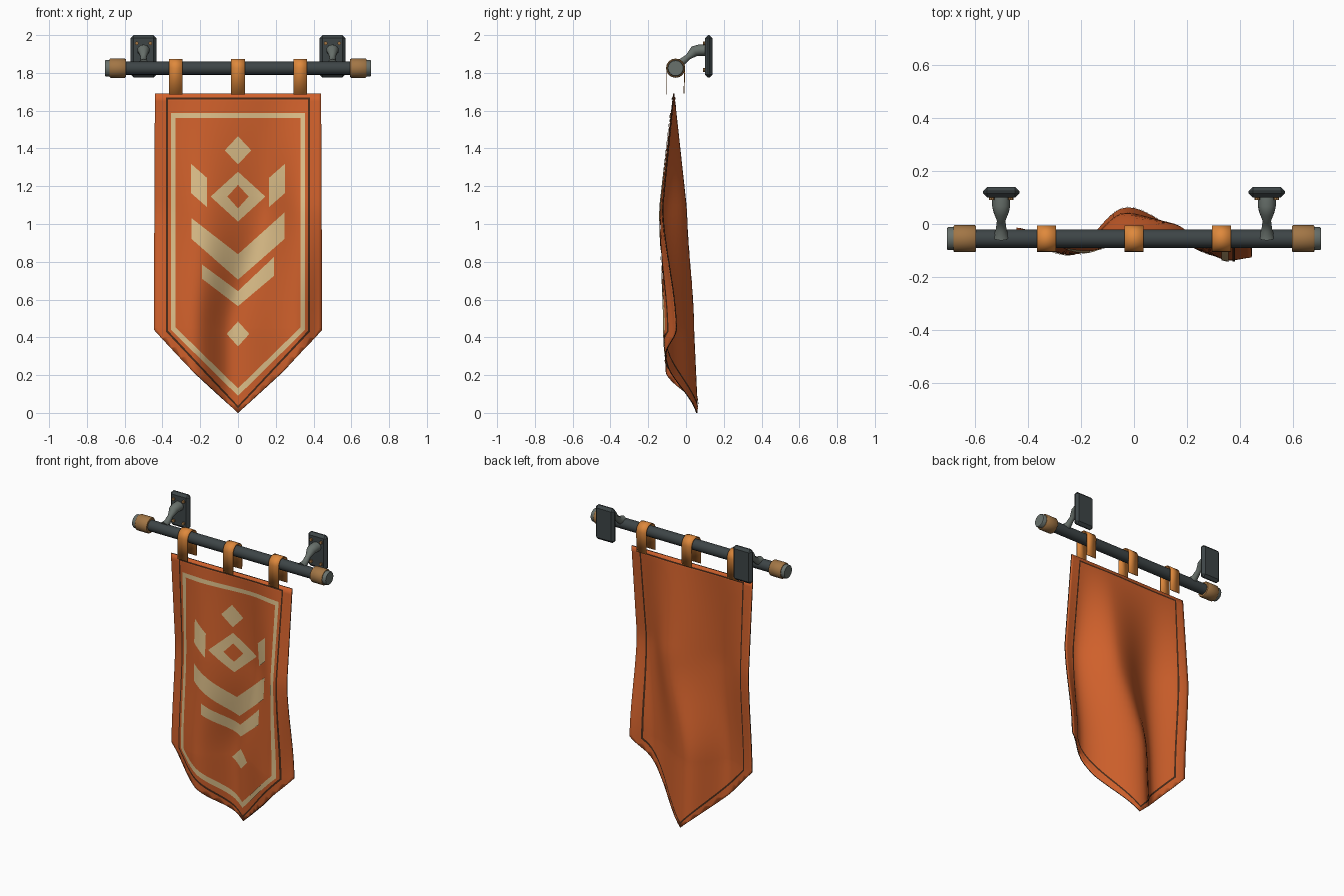
import bpy, bmesh, math
from mathutils import Vector

old = bpy.data.objects.get("Cube")
if old:
    bpy.data.objects.remove(old, do_unlink=True)


def material(name, rgb):
    m = bpy.data.materials.new(name)
    m.use_nodes = True
    m.diffuse_color = (*rgb, 1)
    bsdf = m.node_tree.nodes["Principled BSDF"]
    bsdf.inputs["Base Color"].default_value = (*rgb, 1)
    bsdf.inputs["Roughness"].default_value = 0.8
    return m


CLOTH = material("orange cloth", (0.64, 0.12, 0.025))
PALE = material("pale paint", (0.75, 0.54, 0.26))
SEAM = material("dark seam", (0.07, 0.025, 0.01))
STRAP = material("strap orange", (0.74, 0.25, 0.045))
STEEL = material("dark steel", (0.047, 0.059, 0.062))
IRON = material("grey iron", (0.14, 0.165, 0.15))
BRASS = material("brown brass", (0.36, 0.18, 0.06))


def finish(name, bm, *mats, smooth=None):
    me = bpy.data.meshes.new(name)
    bm.to_mesh(me)
    bm.free()
    ob = bpy.data.objects.new(name, me)
    bpy.context.collection.objects.link(ob)
    for m in mats:
        me.materials.append(m)
    if smooth:
        bpy.ops.object.select_all(action='DESELECT')
        ob.select_set(True)
        bpy.context.view_layer.objects.active = ob
        bpy.ops.object.shade_smooth_by_angle(angle=math.radians(smooth))
    return ob


# Cloth folds as (x, depth) knots: one wave at middle height, another at the lower end
MIDDLE = [(-0.45, 0.7), (-0.2, -0.55), (0.13, 0.95), (0.36, -1.0), (0.45, -0.85)]
LOWER = [(-0.45, 0.2), (-0.24, -0.7), (-0.03, 1.5), (0.32, -0.7), (0.45, 0.2)]


def ease(t):
    t = min(max(t, 0), 1)
    return t * t * (3 - 2 * t)


def wave(x, down):
    knots = [(a[0] + (b[0] - a[0]) * down, a[1] + (b[1] - a[1]) * down) for a, b in zip(MIDDLE, LOWER)]
    for (x0, w0), (x1, w1) in zip(knots, knots[1:]):
        if x <= x1:
            return w0 + (w1 - w0) * ease((x - x0) / (x1 - x0))
    return knots[-1][1]


def fold(x, z):
    grow = min((1.69 - z) / 0.61, 1)
    tip = 0.02 * max(0, 0.43 - z) / 0.43
    return -0.065 + 0.07 * grow * wave(x, ease((1.12 - z) / 0.69)) + tip


def draped(quads, offset=0.0):
    """Flat quads in x and z, sliced on a grid and laid on the folds."""
    bm = bmesh.new()
    for q in quads:
        bm.faces.new([bm.verts.new((x, 0, z)) for x, z in q])
    bmesh.ops.remove_doubles(bm, verts=bm.verts, dist=1e-5)
    cuts = [((i * 0.025, 0, 0), (1, 0, 0)) for i in range(-17, 18)]
    cuts += [((0, 0, i * 0.05), (0, 0, 1)) for i in range(1, 34)]
    for co, no in cuts:
        bmesh.ops.bisect_plane(bm, geom=bm.verts[:] + bm.edges[:] + bm.faces[:],
                               plane_co=co, plane_no=no, dist=1e-5)
    bm.normal_update()
    side = 1 if offset > 0 else -1
    bmesh.ops.reverse_faces(bm, faces=[f for f in bm.faces if f.normal.y * side < 0])
    for v in bm.verts:
        v.co.y = fold(v.co.x, v.co.z) + offset
    return bm


def band(a, b, closed=False):
    n = len(a)
    return [(a[i], a[(i + 1) % n], b[(i + 1) % n], b[i]) for i in range(n if closed else n - 1)]


def diamond(z, w, h):
    return [(0, z + h), (w, z), (0, z - h), (-w, z)]


def pennant(w, top, corner, tip):
    return [(-w, top), (0, top), (w, top), (w, corner), (0, tip), (-w, corner)]


# Banner cloth
quads = []
for s in (-1, 1):
    top, corner = (0, 1.69), (s * 0.44, 1.69)
    edge, low = (s * 0.445, 0.44), (s * 0.24, 0.22)
    quads += [(top, corner, edge, (0, 0.44)), ((0, 0.44), edge, low, (0, 0.22)), ((0, 0.22), low, (0, 0))]
cloth = finish("banner_cloth", draped(quads), CLOTH, SEAM, smooth=60)
mod = cloth.modifiers.new("thickness", 'SOLIDIFY')
mod.thickness = 0.007
mod.offset = 0
mod.material_offset_rim = 1

# Hem stitching on both faces
hem = band(pennant(0.381, 1.67, 0.43, 0.025), pennant(0.371, 1.66, 0.435, 0.038), True)
for name, off in (("front_hem_seam", -0.0075), ("back_hem_seam", 0.0075)):
    finish(name, draped(hem, off), SEAM, smooth=60)

# Painted border and emblems
chevrons = [band([(-0.245, 1.03), (0, 0.84), (0.245, 1.06)], [(-0.245, 0.92), (0, 0.705), (0.245, 0.92)]),
            band([(-0.19, 0.785), (0, 0.645), (0.19, 0.825)], [(-0.19, 0.71), (0, 0.565), (0.19, 0.725)])]
wings = [[(s * 0.25, 1.32), (s * 0.165, 1.245), (s * 0.165, 1.09), (s * 0.25, 1.165)] for s in (-1, 1)]
paint = {
    "painted_border": band(pennant(0.355, 1.588, 0.44, 0.09), pennant(0.33, 1.56, 0.452, 0.13), True),
    "upper_diamond": [diamond(1.39, 0.07, 0.075)],
    "ring_diamond": band(diamond(1.145, 0.145, 0.132), diamond(1.145, 0.056, 0.062), True),
    "side_wings": wings,
    "large_chevron": chevrons[0],
    "small_chevron": chevrons[1],
    "lower_diamond": [diamond(0.418, 0.06, 0.066)],
}
for name, q in paint.items():
    finish(name, draped(q, -0.008), PALE, smooth=60)


def loft(rings, mat, name, smooth=40):
    """Skin closed rings of points and cap both ends."""
    bm = bmesh.new()
    loops = [[bm.verts.new(p) for p in r] for r in rings]
    n = len(loops[0])
    for a, b in zip(loops, loops[1:]):
        for i in range(n):
            bm.faces.new((a[i], a[(i + 1) % n], b[(i + 1) % n], b[i]))
    bm.faces.new(loops[0])
    bm.faces.new(loops[-1])
    bmesh.ops.recalc_face_normals(bm, faces=bm.faces)
    return finish(name, bm, mat, smooth=smooth)


ROD_Y, ROD_Z = -0.055, 1.825


def turned(profile, mat, name):
    """Turned part along the rod from (x, radius) pairs."""
    angles = [math.tau * i / 16 for i in range(16)]
    return loft([[(x, ROD_Y + r * math.cos(a), ROD_Z + r * math.sin(a)) for a in angles]
                 for x, r in profile], mat, name)


# Rod with brass collars and end plugs
turned([(-0.69, 0.035), (0.69, 0.035)], STEEL, "rod")
for side, s in (("right", -1), ("left", 1)):
    turned([(s * 0.594, 0.047), (s * 0.599, 0.051), (s * 0.675, 0.051), (s * 0.68, 0.047)],
           BRASS, side + "_collar")
    turned([(s * 0.66, 0.043), (s * 0.7, 0.043), (s * 0.704, 0.04)], IRON, side + "_end_plug")

# Hanging straps looped over the rod
for name, x in (("right", -0.33), ("middle", 0), ("left", 0.33)):
    path = [(ROD_Y - 0.047, 1.685)]
    path += [(ROD_Y - 0.047 * math.cos(math.pi * i / 12), ROD_Z + 0.047 * math.sin(math.pi * i / 12))
             for i in range(13)]
    path.append((ROD_Y + 0.045, 1.69))
    bm = bmesh.new()
    rows = [[bm.verts.new((x + d, y, z)) for d in (-0.036, 0.036)] for y, z in path]
    for a, b in zip(rows, rows[1:]):
        bm.faces.new((a[0], a[1], b[1], b[0]))
    strap = finish(name + "_strap", bm, STRAP, smooth=40)
    mod = strap.modifiers.new("thickness", 'SOLIDIFY')
    mod.thickness = 0.005
    mod.offset = 0

# Wall brackets: bevelled plate, curved arm, bolts
ARM = [(0.11, 1.92, 0.034), (0.068, 1.92, 0.034), (0.045, 1.915, 0.029), (0.012, 1.885, 0.016),
       (-0.02, 1.858, 0.02), (-0.05, 1.845, 0.03)]
for side, s in (("right", -1), ("left", 1)):
    cx = s * 0.5
    bm = bmesh.new()
    bmesh.ops.create_cube(bm, size=1)
    for v in bm.verts:
        v.co = Vector((cx + v.co.x * 0.137, 0.12 + v.co.y * 0.04, 1.8875 + v.co.z * 0.225))
    bmesh.ops.bevel(bm, geom=bm.edges[:], offset=0.016, segments=1, affect='EDGES')
    finish(side + "_wall_plate", bm, STEEL)

    rings = []
    for i, (y, z, r) in enumerate(ARM):
        before, after = ARM[max(i - 1, 0)], ARM[min(i + 1, len(ARM) - 1)]
        d = Vector((0, after[0] - before[0], after[1] - before[1])).normalized()
        up = Vector((0, d.z, -d.y))
        rings.append([Vector((cx + r * math.cos(a), y, z)) + up * min(r, 0.03) * math.sin(a)
                      for a in (math.tau * k / 12 for k in range(12))])
    loft(rings, IRON, side + "_arm")

    for n, (dx, z) in enumerate(((-0.036, 1.957), (0.036, 1.957), (-0.036, 1.815), (0.036, 1.815))):
        ring = [(math.cos(math.tau * k / 8) * 0.01, math.sin(math.tau * k / 8) * 0.01) for k in range(8)]
        loft([[(cx + dx + u, y, z + w) for u, w in ring] for y in (0.105, 0.09)],
             BRASS, f"{side}_bolt_{n + 1}")
